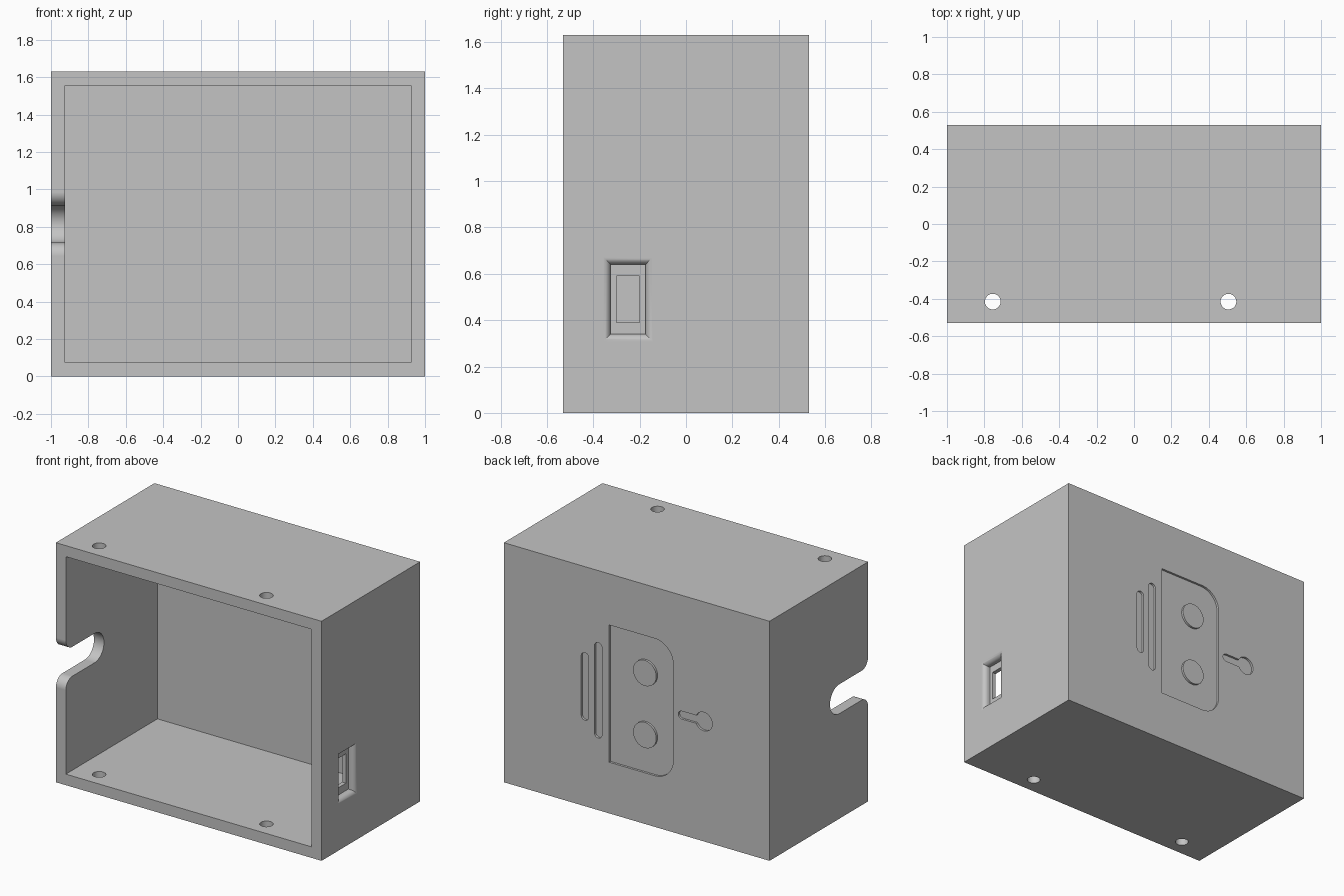
import bpy
import bmesh
from math import cos, sin, radians

default = bpy.data.objects.get("Cube")
if default:
    bpy.data.objects.remove(default, do_unlink=True)

# Overall dimensions
HX, HY, H, WALL = 1.0, 0.53, 1.63, 0.075
MID = H / 2
BACK_CUT = 0.015

grey = bpy.data.materials.new("light grey plastic")
grey.use_nodes = True
colour = (0.55, 0.55, 0.55, 1)
grey.diffuse_color = colour
grey.node_tree.nodes["Principled BSDF"].inputs["Base Color"].default_value = colour


def finish(bm, name):
    bmesh.ops.recalc_face_normals(bm, faces=bm.faces)
    mesh = bpy.data.meshes.new(name)
    bm.to_mesh(mesh)
    bm.free()
    mesh.materials.append(grey)
    obj = bpy.data.objects.new(name, mesh)
    bpy.context.collection.objects.link(obj)
    return obj


def loft(name, rings):
    """Closed solid through matching rings of points."""
    bm = bmesh.new()
    rows = [[bm.verts.new(p) for p in ring] for ring in rings]
    n = len(rows[0])
    for a, b in zip(rows, rows[1:]):
        for i in range(n):
            j = (i + 1) % n
            bm.faces.new((a[i], a[j], b[j], b[i]))
    bm.faces.new(rows[0])
    bm.faces.new(rows[-1])
    return finish(bm, name)


def prism(name, axis, outline, lo, hi):
    """Extrude a 2D outline along one axis."""
    def place(p, d):
        q = list(p)
        q.insert("XYZ".index(axis), d)
        return q
    return loft(name, [[place(p, d) for p in outline] for d in (lo, hi)])


def arc(u, v, r, start, end, steps=12):
    angles = [radians(start + (end - start) * i / steps) for i in range(steps + 1)]
    return [(u + r * cos(a), v + r * sin(a)) for a in angles]


def circle(u, v, r):
    return arc(u, v, r, 0, 360, 40)[:-1]


def rounded_box(name, x, y0, y1, z0, z1, radius, rule):
    """Box with a round bevel on the edges chosen by rule."""
    bm = bmesh.new()
    bmesh.ops.create_cube(bm, size=1)
    for v in bm.verts:
        v.co = (x * 2 * v.co.x, y1 if v.co.y > 0 else y0, z1 if v.co.z > 0 else z0)
    edges = [e for e in bm.edges if rule([v.co.y for v in e.verts], y1)]
    bmesh.ops.bevel(bm, geom=edges, offset=radius, segments=6, profile=0.5,
                    affect='EDGES')
    return finish(bm, name)


def cut(target, cutter):
    mod = target.modifiers.new("cut", 'BOOLEAN')
    mod.operation = 'DIFFERENCE'
    mod.solver = 'EXACT'
    mod.object = cutter
    bpy.context.view_layer.objects.active = target
    bpy.ops.object.modifier_apply(modifier=mod.name)
    bpy.data.objects.remove(cutter, do_unlink=True)


# Shell, rounded everywhere except around the open front
case = rounded_box("enclosure_case", HX, -HY, HY, 0, H, 0.05,
                   lambda ys, back: max(ys) == back)
cavity = rounded_box("cavity_cutter", HX - WALL, -1, HY - WALL, WALL, H - WALL, 0.02,
                     lambda ys, back: min(ys) == back)
cut(case, cavity)

# Screw holes through the top and bottom walls
for x in (-0.755, 0.505):
    cut(case, prism("screw_hole_cutter", 'Z', circle(x, -0.415, 0.042), -0.2, H + 0.2))

# Cable notch with a rounded mouth in the right wall
half, lip = 0.1, 0.07
y_lip = -HY + lip
notch = [(-0.7, MID + half + lip)]
notch += arc(y_lip, MID + half + lip, lip, 180, 270, 8)
notch += arc(-0.22, MID, half, 90, -90, 20)
notch += arc(y_lip, MID - half - lip, lip, 90, 180, 8)
notch += [(-0.7, MID - half - lip)]
cut(case, prism("cable_notch_cutter", 'X', notch, -1.2, -0.8))


# Socket in the left wall: rounded pocket, then a smaller opening
def socket_ring(x, hy, hz):
    return [(x, -0.25 + sy * hy, 0.49 + sz * hz)
            for sy, sz in ((-1, -1), (1, -1), (1, 1), (-1, 1))]


r = 0.032
profile = [(HX - 0.047, 0)]
profile += [(HX - r + r * sin(radians(t)), r * (1 - cos(radians(t)))) for t in range(0, 91, 15)]
profile += [(HX + 0.1, r)]
cut(case, loft("socket_pocket_cutter",
               [socket_ring(x, 0.075 + g, 0.15 + g) for x, g in profile]))
cut(case, loft("socket_opening_cutter",
               [socket_ring(x, 0.05, 0.1) for x in (0.8, 1.1)]))


# Shallow engraving on the back
def engrave(name, outline):
    return prism(name, 'Y', outline, HY - BACK_CUT, HY + 0.1)


for x, reach in ((0.39, 0.23), (0.29, 0.325)):
    w = 0.028
    bar = arc(x, MID + reach - w, w, 0, 180) + arc(x, MID - reach + w, w, 180, 360)
    cut(case, engrave("bar_cutter", bar))

panel = [(0.208, MID - 0.467), (0.208, MID + 0.467)]
panel += arc(-0.135, MID + 0.327, 0.14, 90, 180)
panel += arc(-0.135, MID - 0.327, 0.14, 180, 270)
panel_cutter = engrave("panel_cutter", panel)
for side in (-1, 1):
    disc = prism("disc_cutter", 'Y', circle(-0.06, MID + side * 0.211, 0.087), 0.4, 0.8)
    cut(panel_cutter, disc)
cut(case, panel_cutter)

slot = arc(-0.34, MID, 0.027, -90, 90) + [(-0.48, MID + 0.027), (-0.48, MID - 0.027)]
cut(case, engrave("key_slot_cutter", slot))
cut(case, engrave("key_round_cutter", circle(-0.505, MID, 0.063)))

# Smooth the rounded edges and keep the flat walls flat
bpy.ops.object.select_all(action='DESELECT')
case.select_set(True)
bpy.context.view_layer.objects.active = case
bpy.ops.object.shade_smooth_by_angle(angle=radians(30))
weighted = case.modifiers.new("weighted_normals", 'WEIGHTED_NORMAL')
weighted.keep_sharp = True
